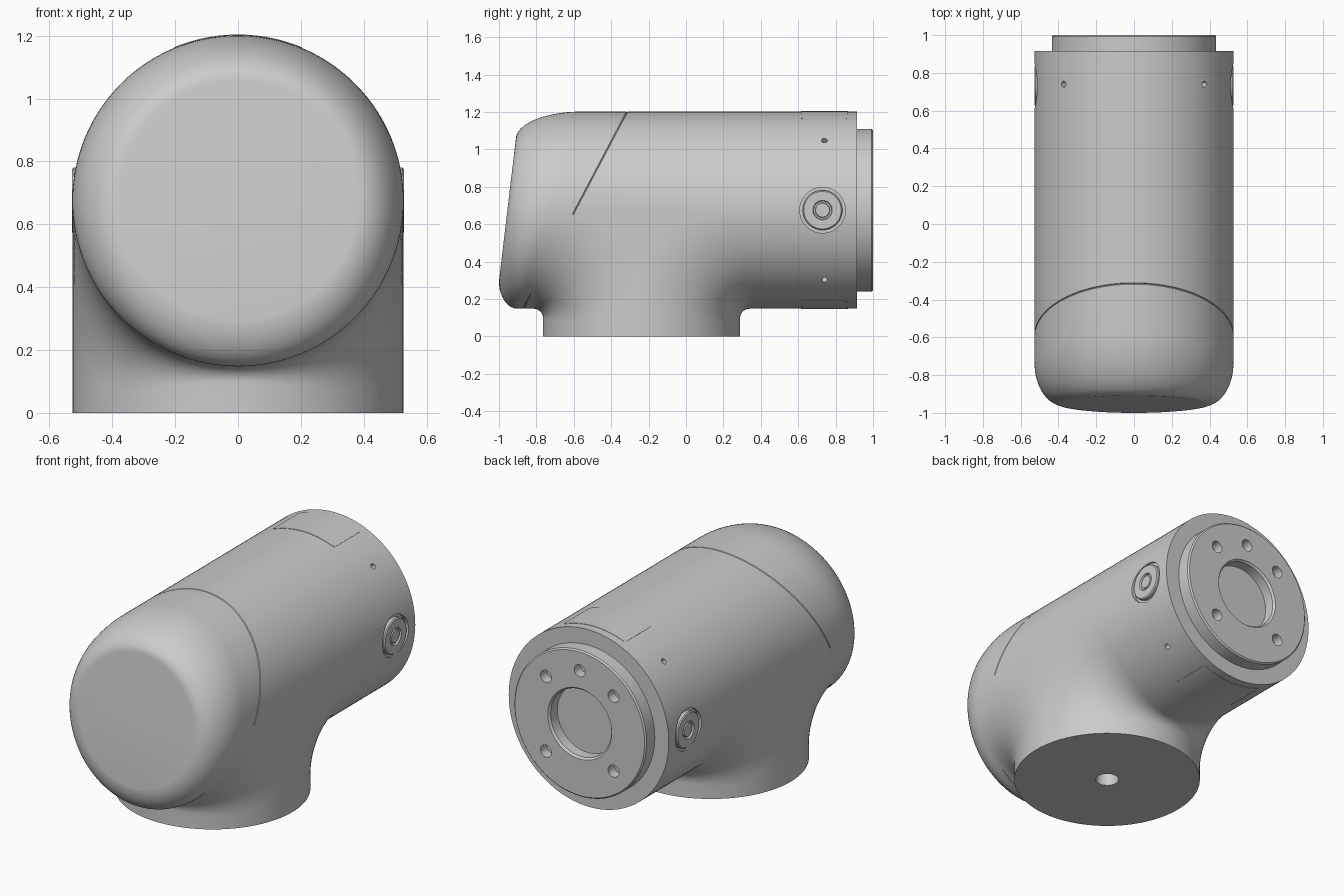
import bpy, bmesh, math
from mathutils import Vector, Matrix

if "Cube" in bpy.data.objects:
    bpy.data.objects.remove(bpy.data.objects["Cube"])

N = 128            # segments round the large parts
R = 0.527          # radius of barrel and neck
ZC = 0.675         # height of barrel axis
YN = -0.2375       # y of neck axis


def loft(name, rings, cap_start=True, cap_end=True):
    """Skin a list of equally long point rings."""
    bm = bmesh.new()
    vs = [[bm.verts.new(p) for p in ring] for ring in rings]
    for a, b in zip(vs, vs[1:]):
        n = len(a)
        for i in range(n):
            j = (i + 1) % n
            bm.faces.new((a[i], a[j], b[j], b[i]))
    if cap_start:
        bm.faces.new(vs[0][::-1])
    if cap_end:
        bm.faces.new(vs[-1])
    bmesh.ops.recalc_face_normals(bm, faces=bm.faces)
    me = bpy.data.meshes.new(name)
    bm.to_mesh(me)
    bm.free()
    ob = bpy.data.objects.new(name, me)
    bpy.context.collection.objects.link(ob)
    return ob


def lathe(name, profile, pos, axis, n=N):
    """Revolve (radius, height) points about an axis through pos."""
    m = Matrix.Translation(pos) @ Vector(axis).to_track_quat('Z', 'Y').to_matrix().to_4x4()
    rings = [[m @ Vector((r * math.cos(2 * math.pi * i / n),
                          r * math.sin(2 * math.pi * i / n), h)) for i in range(n)]
             for r, h in profile]
    return loft(name, rings)


def tilted(r, y_top, y_bot):
    """Barrel cross-section whose y varies from top to bottom."""
    pts = []
    for i in range(N):
        a = 2 * math.pi * i / N
        f = (1 + math.sin(a)) / 2
        pts.append((r * math.cos(a), y_bot + (y_top - y_bot) * f, ZC + r * math.sin(a)))
    return pts


def select(ob):
    bpy.ops.object.select_all(action='DESELECT')
    ob.select_set(True)
    bpy.context.view_layer.objects.active = ob


def cut(ob, cutters):
    """Subtract the cutters and remove them."""
    for c in cutters:
        m = ob.modifiers.new("cut", 'BOOLEAN')
        m.operation, m.solver, m.object = 'DIFFERENCE', 'EXACT', c
        select(ob)
        bpy.ops.object.modifier_apply(modifier=m.name)
        bpy.data.objects.remove(c)


def hole(pos, axis, r, depth):
    """Cutter sunk below and sticking out above pos."""
    return lathe("cutter", [(r, -depth), (r, 0.05)], pos, axis, 32 if r < 0.1 else 64)


# Barrel, cut obliquely at the cap seam
barrel = loft("barrel", [tilted(R - 0.004, -0.315, -0.87), tilted(R, -0.311, -0.866),
                         tilted(R, 0.915, 0.915)])
cutters = []
for sx in (-1, 1):
    cutters.append(hole((sx * R, 0.73, ZC), (sx, 0, 0), 0.122, 0.024))
    for sz in (-1, 1):
        d = Vector((sx, 0, sz)).normalized()
        cutters.append(hole(d * R + Vector((0, 0.74, ZC)), d, 0.016, 0.04))
cut(barrel, cutters)

# Front cap: rounded shoulder running into a leaning round face
cap_rings = [tilted(R - 0.004, -0.315, -0.87), tilted(R, -0.319, -0.874)]
for i in range(17):
    a = math.pi / 2 * i / 16
    c, s = math.cos(a), math.sin(a)
    cap_rings.append(tilted(0.38 + 0.147 * c, -0.56 - 0.35 * s, -0.90 - 0.10 * s))
loft("front_cap", cap_rings, cap_start=False)

# Neck with a fillet that widens toward the sides of the barrel
STEPS = 12
neck = [[] for _ in range(STEPS + 4)]
for i in range(N):
    a = 2 * math.pi * i / N
    co, si = math.cos(a), math.sin(a)
    for k, (r, z) in enumerate(((0.065, 0.1), (0.065, 0), (R, 0))):
        neck[k].append((r * co, YN + r * si, z))
    side = 0 if abs(si) < 1e-6 else math.copysign(1, si)
    zi = ZC - R * abs(si)
    d = 0.05 + 0.35 * co * co
    for k in range(STEPS + 1):
        t = math.pi / 2 * k / STEPS
        neck[k + 3].append((R * co, YN + R * si + side * d * (1 - math.cos(t)),
                            zi - d + d * math.sin(t)))
loft("neck", neck, cap_end=False)

# Rear flange with centre recess and five bolt holes
flange = lathe("rear_flange", [(0.20, 0.925), (0.20, 0.988), (0.21, 1.0), (0.427, 1.0),
                               (0.435, 0.992), (0.435, 0.9)], (0, 0, ZC), (0, 1, 0))
cut(flange, [hole((0.315 * math.cos(math.radians(a)), 1.0,
                   ZC + 0.315 * math.sin(math.radians(a))), (0, 1, 0), 0.036, 0.06)
             for a in (45, 90, 135, 225, 315)])

# Side buttons sitting in their recesses
for sx, label in ((-1, "left"), (1, "right")):
    lathe("side_button_" + label,
          [(0.106, 0.49), (0.106, 0.522), (0.10, 0.528), (0.052, 0.528), (0.048, 0.518),
           (0.040, 0.518), (0.037, 0.526)], (0, 0.73, ZC), (sx, 0, 0), 64)

# Thin curved plates with rounded corners on top and underside
for sz, label in ((1, "top"), (-1, "bottom")):
    outline = []
    for cx, cy, a0 in ((1, 1, 0), (-1, 1, 90), (-1, -1, 180), (1, -1, 270)):
        for k in range(5):
            a = math.radians(a0 + 22.5 * k)
            outline.append((cx * 0.193 + 0.015 * math.cos(a),
                            0.74 + cy * 0.11 + 0.015 * math.sin(a)))
    bm = bmesh.new()
    bm.faces.new([bm.verts.new((x, y, 0)) for x, y in outline])
    for k in range(-15, 16):
        bmesh.ops.bisect_plane(bm, geom=bm.verts[:] + bm.edges[:] + bm.faces[:],
                               plane_co=(k * 0.0125, 0, 0), plane_no=(1, 0, 0))
    ext = bmesh.ops.extrude_face_region(bm, geom=bm.faces[:])["geom"]
    upper = {v for v in ext if isinstance(v, bmesh.types.BMVert)}
    for v in bm.verts:
        rad = R + 0.002 if v in upper else R - 0.006
        ang = v.co.x / R
        v.co = (rad * math.sin(ang), v.co.y, ZC + sz * rad * math.cos(ang))
    bmesh.ops.recalc_face_normals(bm, faces=bm.faces)
    me = bpy.data.meshes.new("plate_" + label)
    bm.to_mesh(me)
    bm.free()
    bpy.context.collection.objects.link(bpy.data.objects.new("plate_" + label, me))

# Smooth shading with crisp edges
for ob in list(bpy.context.scene.objects):
    select(ob)
    bpy.ops.object.shade_smooth_by_angle(angle=math.radians(30))
